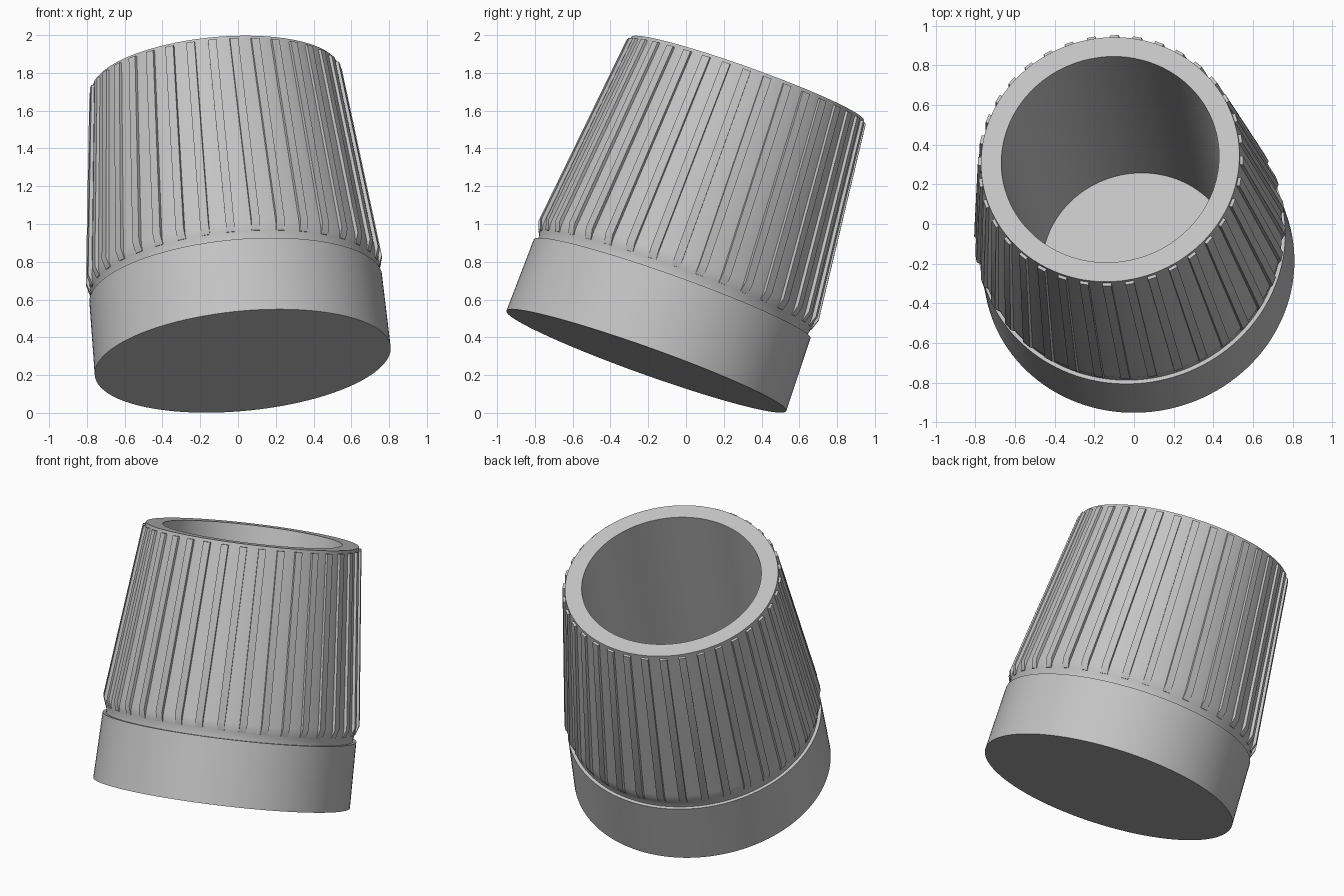
import bpy, bmesh, math
from mathutils import Vector, Matrix

cube = bpy.data.objects.get("Cube")
if cube:
    bpy.data.objects.remove(cube, do_unlink=True)

# Placement: the whole cup is built upright, then tilted about its base centre
AXIS = Vector((-0.091, 0.336, 0.938)).normalized()
TILT = Vector((0, 0, 1)).rotation_difference(AXIS).to_matrix().to_4x4()
PLACE = Matrix.Translation((0.025, -0.21, 0.275)) @ TILT

SEGMENTS = 128
RIBS = 36
RIB_WIDTH = 0.045

grey = bpy.data.materials.new("plain grey")
grey.use_nodes = True
grey.diffuse_color = (0.55, 0.55, 0.55, 1)
grey.node_tree.nodes["Principled BSDF"].inputs["Base Color"].default_value = (0.55, 0.55, 0.55, 1)


def finish(name, bm):
    bmesh.ops.recalc_face_normals(bm, faces=bm.faces)
    mesh = bpy.data.meshes.new(name)
    bm.to_mesh(mesh)
    bm.free()
    mesh.materials.append(grey)
    obj = bpy.data.objects.new(name, mesh)
    bpy.context.collection.objects.link(obj)
    obj.matrix_world = PLACE
    bpy.ops.object.select_all(action="DESELECT")
    obj.select_set(True)
    bpy.context.view_layer.objects.active = obj
    bpy.ops.object.shade_smooth_by_angle(angle=math.radians(30))
    return obj


def lathe(name, profile):
    bm = bmesh.new()
    verts = [bm.verts.new((r, 0, z)) for r, z in profile]
    edges = [bm.edges.new(pair) for pair in zip(verts, verts[1:])]
    bmesh.ops.spin(bm, geom=verts + edges, cent=(0, 0, 0), axis=(0, 0, 1),
                   angle=math.tau, steps=SEGMENTS, use_duplicate=False)
    bmesh.ops.remove_doubles(bm, verts=bm.verts, dist=1e-5)
    return finish(name, bm)


# Hollow cup: base band, ledge, rounded neck, tapered wall, rim, bore, floor
lathe("cup_body", [
    (0, 0), (0.787, 0), (0.778, 0.407),
    (0.758, 0.407), (0.758, 0.43), (0.764, 0.455), (0.769, 0.48), (0.768, 0.51),
    (0.654, 1.594), (0.551, 1.594), (0.489, 0.02), (0, 0.02),
])

# Grip ribs: a side profile with a sloped foot, widened and repeated round the wall
rib_profile = [(0.75, 0.455), (0.768, 0.455), (0.787, 0.51), (0.671, 1.576), (0.64, 1.576)]
bm = bmesh.new()
for i in range(RIBS):
    turn = Matrix.Rotation(math.tau * i / RIBS - math.radians(0.7), 4, "Z")
    sides = [[bm.verts.new(turn @ Vector((r, y, z))) for r, z in rib_profile]
             for y in (-RIB_WIDTH / 2, RIB_WIDTH / 2)]
    for side in sides:
        bm.faces.new(side)
    count = len(rib_profile)
    for a in range(count):
        b = (a + 1) % count
        bm.faces.new((sides[0][a], sides[0][b], sides[1][b], sides[1][a]))
finish("grip_ribs", bm)
